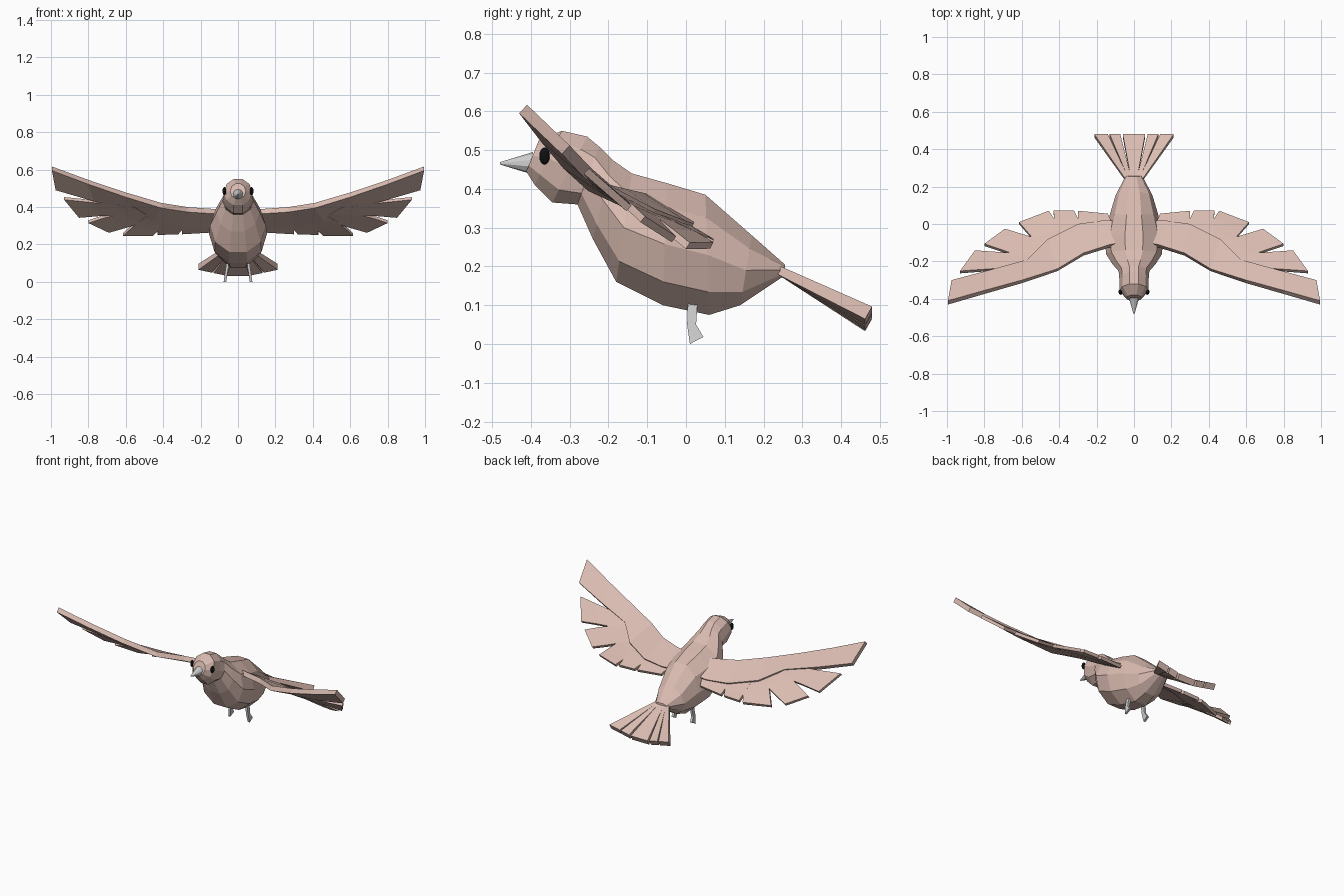
import bpy, bmesh, math
from mathutils import Vector, Matrix

cube = bpy.data.objects.get("Cube")
if cube:
    bpy.data.objects.remove(cube)


def material(name, rgb):
    m = bpy.data.materials.new(name)
    m.use_nodes = True
    m.diffuse_color = (*rgb, 1)
    m.node_tree.nodes["Principled BSDF"].inputs["Base Color"].default_value = (*rgb, 1)
    return m


PLUMAGE = material("dusty pink plumage", (0.70, 0.50, 0.44))
HORN = material("pale grey horn", (0.62, 0.62, 0.62))
BLACK = material("eye black", (0.005, 0.005, 0.005))


def finish(name, bm, mat):
    bmesh.ops.recalc_face_normals(bm, faces=bm.faces)
    mesh = bpy.data.meshes.new(name)
    bm.to_mesh(mesh)
    bm.free()
    mesh.materials.append(mat)
    obj = bpy.data.objects.new(name, mesh)
    bpy.context.collection.objects.link(obj)
    return obj


def loft(name, rings, mat):
    """Skin closed rings of points and cap both ends."""
    bm = bmesh.new()
    rows = [[bm.verts.new(p) for p in ring] for ring in rings]
    n = len(rows[0])
    for a, b in zip(rows, rows[1:]):
        for i in range(n):
            j = (i + 1) % n
            bm.faces.new((a[i], a[j], b[j], b[i]))
    bm.faces.new(rows[0])
    bm.faces.new(rows[-1])
    return finish(name, bm, mat)


def lerp_table(x, xs, ys):
    for i in range(len(xs) - 1):
        if x <= xs[i + 1] or i == len(xs) - 2:
            t = (x - xs[i]) / (xs[i + 1] - xs[i])
            return ys[i] + t * (ys[i + 1] - ys[i])


# Body and head: tilted ten-sided rings given as top (y, z), bottom (y, z), half width
BODY = [
    ((0.255, 0.205), (0.257, 0.178), 0.045),
    ((0.17, 0.28), (0.14, 0.10), 0.098),
    ((0.05, 0.385), (0.06, 0.075), 0.128),
    ((-0.05, 0.415), (-0.06, 0.10), 0.155),
    ((-0.14, 0.44), (-0.18, 0.16), 0.15),
    ((-0.19, 0.475), (-0.24, 0.27), 0.115),
    ((-0.225, 0.51), (-0.28, 0.36), 0.082),
    ((-0.255, 0.535), (-0.345, 0.365), 0.078),
    ((-0.32, 0.55), (-0.39, 0.41), 0.076),
    ((-0.38, 0.525), (-0.412, 0.445), 0.042),
]


def body_ring(top, bottom, width):
    top, bottom = Vector((0, *top)), Vector((0, *bottom))
    mid, up = (top + bottom) / 2, (top - bottom) / 2 / math.cos(math.pi / 10)
    angles = [math.pi / 10 + k * math.pi / 5 for k in range(10)]
    return [mid + up * math.cos(a) + Vector((width * math.sin(a), 0, 0)) for a in angles]


loft("body", [body_ring(*r) for r in BODY], PLUMAGE)

# Beak
bm = bmesh.new()
bmesh.ops.create_cone(bm, cap_ends=True, segments=10, radius1=0.029, radius2=0.003, depth=0.085,
                      matrix=Matrix.Translation((0, -0.4375, 0.466)) @ Matrix.Rotation(math.pi / 2, 4, "X"))
finish("beak", bm, HORN)

# Wing surface: leading edge line plus a slope that changes along the span
SPAN = (0.08, 0.13, 0.27, 0.41, 0.60, 0.80, 0.995)
LEAD_Y = (-0.10, -0.11, -0.155, -0.24, -0.30, -0.355, -0.41)
LEAD_Z = (0.39, 0.39, 0.40, 0.422, 0.478, 0.545, 0.617)
SLOPE = (0.60, 0.60, 0.52, 0.45, 0.66, 0.82, 0.95)


def wing_point(x, y, drop):
    s = lerp_table(x, SPAN, SLOPE)
    z = lerp_table(x, SPAN, LEAD_Z) - s * (y - lerp_table(x, SPAN, LEAD_Y))
    return Vector((x, y, z)) - Vector((0, s, 1)).normalized() * drop


def wing_slab(name, pairs, top, bottom, side):
    """Thin curved plate: each pair is a front and back point in plan."""
    rings = []
    for a, b in pairs:
        ring = [wing_point(*a, top), wing_point(*b, top), wing_point(*b, bottom), wing_point(*a, bottom)]
        rings.append([Vector((p.x * side, p.y, p.z)) for p in ring])
    loft(name, rings, PLUMAGE)


TRAIL = [(0.08, 0.02), (0.16, 0.02), (0.30, 0.0), (0.46, -0.08), (0.57, -0.19), (0.77, -0.245), (0.975, -0.30)]
BAND = list(zip(zip(SPAN, LEAD_Y), TRAIL))

# Flight feathers in plan: root front, root back, tip front, tip back
FEATHERS = [
    ((0.10, -0.03), (0.30, -0.03), (0.14, 0.06), (0.30, 0.075)),
    ((0.27, -0.03), (0.42, -0.08), (0.32, 0.075), (0.43, 0.075)),
    ((0.37, -0.06), (0.49, -0.13), (0.455, 0.075), (0.615, 0.015)),
    ((0.43, -0.10), (0.54, -0.19), (0.69, -0.02), (0.80, -0.10)),
    ((0.50, -0.16), (0.56, -0.22), (0.85, -0.135), (0.93, -0.245)),
]


def mix(a, b, t):
    return tuple(Vector(a).lerp(Vector(b), t))


for side, label in ((1, "left"), (-1, "right")):
    wing_slab(label + "_wing_band", BAND, 0, 0.03, side)
    for i, (r1, r2, t1, t2) in enumerate(FEATHERS):
        steps = [(mix(r1, t1, k / 3), mix(r2, t2, k / 3)) for k in range(4)]
        wing_slab(f"{label}_wing_feather_{i + 1}", steps, 0.009, 0.028, side)

    # Eye: flattened sphere on the side of the head
    bm = bmesh.new()
    bmesh.ops.create_uvsphere(bm, u_segments=12, v_segments=8, radius=1)
    bmesh.ops.transform(bm, verts=bm.verts, matrix=Matrix.Translation((side * 0.073, -0.365, 0.485))
                        @ Matrix.Rotation(side * -0.25, 4, "Z") @ Matrix.Diagonal((0.010, 0.014, 0.022, 1)))
    finish(label + "_eye", bm, BLACK)

    # Leg and foot: thin side profile splayed outward
    outline = [(0.005, 0.11), (0.03, 0.11), (0.026, 0.05), (0.045, 0.018), (0.01, 0.0), (0.003, 0.05)]
    plates = [[Vector((side * (0.07 - z * 0.15 + d), y, z)) for y, z in outline] for d in (-0.007, 0.007)]
    loft(label + "_leg", plates, HORN)


# Tail fan: feathers spread from a narrow root, outer tips raised
def tail_ring(x1, x2, y, t):
    down = Vector((0, -0.018, -0.032))
    tops = [Vector((x, y, 0.20 + t * (abs(x) * 0.21 - 0.148))) for x in (x1, x2)]
    return [tops[0], tops[1], tops[1] + down * (0.6 + 0.4 * t), tops[0] + down * (0.6 + 0.4 * t)]


TAIL = [("centre", -0.060, 0.060)]
for side, label in ((1, "left"), (-1, "right")):
    TAIL += [(label + "_inner", side * 0.073, side * 0.130), (label + "_outer", side * 0.139, side * 0.212)]
for label, a, b in TAIL:
    mid = 0.5 * (a + b)
    # Roots are widened so that neighbouring feathers meet near the body
    root = [(mid + (v - mid) * 1.25) * 0.22 for v in (a, b)]
    loft("tail_feather_" + label, [tail_ring(*root, 0.245, 0), tail_ring(a, b, 0.48, 1)], PLUMAGE)
